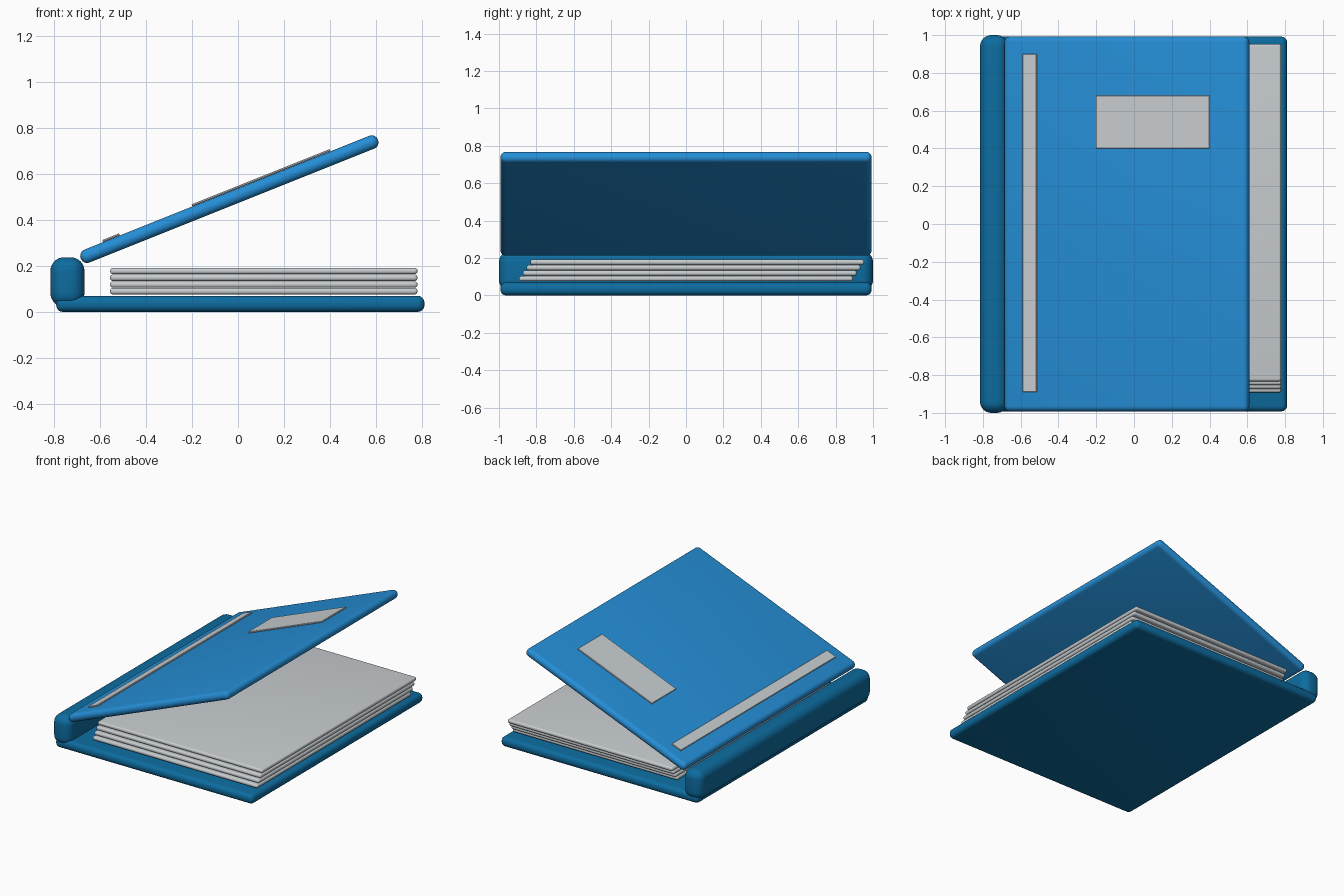
import bpy
from math import cos, sin, radians
from mathutils import Vector

cube = bpy.data.objects.get("Cube")
if cube:
    bpy.data.objects.remove(cube, do_unlink=True)


def make_material(name, rgb):
    mat = bpy.data.materials.new(name)
    mat.use_nodes = True
    mat.diffuse_color = (*rgb, 1)
    mat.node_tree.nodes["Principled BSDF"].inputs["Base Color"].default_value = (*rgb, 1)
    return mat


bright_blue = make_material("bright blue", (0.018, 0.27, 0.67))
deep_blue = make_material("deep blue", (0.004, 0.15, 0.35))
paper_grey = make_material("paper grey", (0.58, 0.615, 0.64))


def rounded_box(name, center, size, radius, mat, tilt=0.0, segments=5):
    """Box with rounded edges, optionally tilted about the y axis."""
    bpy.ops.mesh.primitive_cube_add(size=1, location=center)
    ob = bpy.context.object
    ob.name = name
    ob.scale = size
    bpy.ops.object.transform_apply(location=False, rotation=False, scale=True)
    ob.rotation_euler.y = tilt
    ob.data.materials.append(mat)
    bevel = ob.modifiers.new("rounding", 'BEVEL')
    bevel.width = radius
    bevel.segments = segments
    bevel.limit_method = 'NONE'
    bpy.ops.object.modifier_apply(modifier=bevel.name)
    bpy.ops.object.shade_smooth_by_angle(angle=radians(35))
    return ob


# Back cover and spine
rounded_box("back_cover", (0.01, 0, 0.035), (1.6, 1.984, 0.07), 0.03, deep_blue)
rounded_box("spine", (-0.741, 0, 0.13), (0.148, 2.0, 0.215), 0.06, deep_blue, segments=8)

# Page blocks, each slid a little further back than the one below
for i in range(4):
    rounded_box(f"pages_{i + 1}", (0.112, 0.02 * i, 0.09 + 0.0293 * i),
                (1.335, 1.785, 0.028), 0.0125, paper_grey)

# Open front cover
TILT = radians(21.8)
HINGED = Vector((-0.0375, 0, 0.49))
rounded_box("front_cover", HINGED, (1.39, 1.984, 0.06), 0.0285, bright_blue, -TILT)


# Plates lying on the front cover, given by their extent seen from above
def cover_plate(name, x0, x1, y0, y1):
    thick, lift = 0.0095, 0.0352
    along = ((x0 + x1) / 2 - HINGED.x + lift * sin(TILT)) / cos(TILT)
    center = HINGED + Vector((along * cos(TILT) - lift * sin(TILT), (y0 + y1) / 2,
                              along * sin(TILT) + lift * cos(TILT)))
    rounded_box(name, center, ((x1 - x0) / cos(TILT), y1 - y0, thick), 0.002,
                paper_grey, -TILT, segments=1)


cover_plate("title_label", -0.2, 0.4, 0.4, 0.68)
cover_plate("hinge_strip", -0.588, -0.515, -0.89, 0.9)
